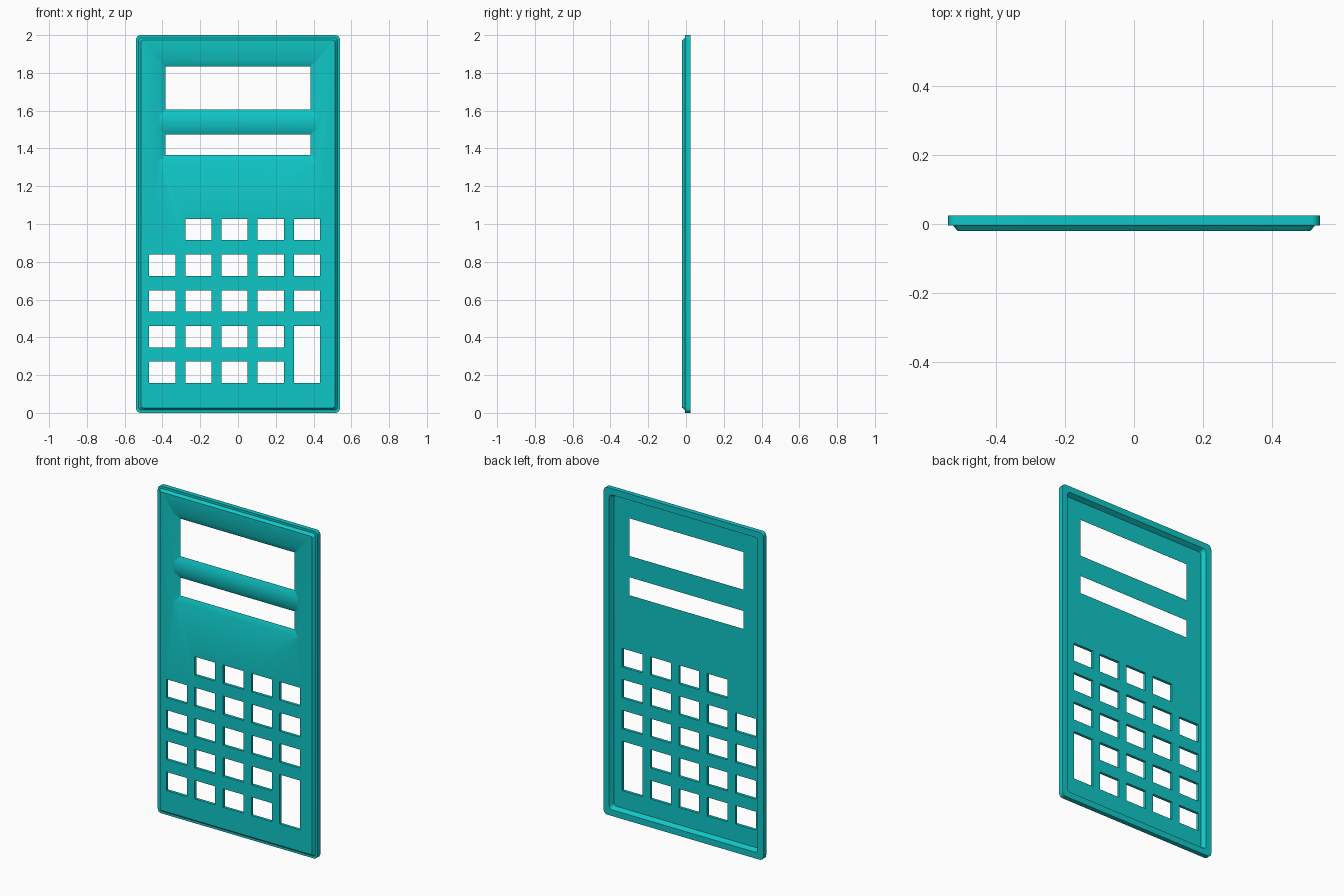
import bpy, bmesh, math

if "Cube" in bpy.data.objects:
    bpy.data.objects.remove(bpy.data.objects["Cube"])

teal = bpy.data.materials.new("teal plastic")
teal.use_nodes = True
colour = (0.005, 0.57, 0.57, 1)
teal.diffuse_color = colour
teal.node_tree.nodes["Principled BSDF"].inputs["Base Color"].default_value = colour


def ring(bm, y, cx, cz, hw, hh, radius, segments=6):
    """Rounded rectangle in the xz plane."""
    verts = []
    for corner, (sx, sz) in enumerate([(1, 1), (-1, 1), (-1, -1), (1, -1)]):
        for i in range(segments + 1):
            a = math.radians(90) * (corner + i / segments)
            verts.append(bm.verts.new((cx + sx * (hw - radius) + radius * math.cos(a), y,
                                       cz + sz * (hh - radius) + radius * math.sin(a))))
    return verts


def loft(bm, rings):
    """Closed solid through rings with matching point counts."""
    for a, b in zip(rings, rings[1:]):
        for i in range(len(a)):
            j = (i + 1) % len(a)
            bm.faces.new((a[i], a[j], b[j], b[i]))
    bm.faces.new(rings[0])
    bm.faces.new(rings[-1])


def make_object(name, bm):
    bmesh.ops.recalc_face_normals(bm, faces=bm.faces)
    mesh = bpy.data.meshes.new(name)
    bm.to_mesh(mesh)
    bm.free()
    mesh.materials.append(teal)
    obj = bpy.data.objects.new(name, mesh)
    bpy.context.collection.objects.link(obj)
    return obj


BACK, STEP, FLOOR, FRONT = 0.0245, -0.004, -0.003, -0.02

# Shell: recess floor, recess mouth, rim, step, raised tapered front
bm = bmesh.new()
profile = [(FLOOR, 0.052, 0.015), (BACK, 0.038, 0.02), (BACK, 0, 0.025),
           (STEP, 0, 0.025), (STEP, 0.014, 0.015), (FRONT, 0.027, 0.01)]
loft(bm, [ring(bm, y, 0, 1, 0.54 - inset, 1 - inset, r) for y, inset, r in profile])
faceplate = make_object("faceplate", bm)

# Cutter for the display windows and key openings
bm = bmesh.new()
for low, high in [(1.605, 1.835), (1.365, 1.475)]:
    cz, hh = (low + high) / 2, (high - low) / 2
    funnel = [(0.01, 0, 0.001), (-0.0035, 0, 0.001),
              (-0.0205, 0.036, 0.012), (-0.03, 0.036, 0.012)]
    loft(bm, [ring(bm, y, 0, cz, 0.385 + grow, hh + grow, r) for y, grow, r in funnel])

KEY_W, KEY_H, PITCH_X, PITCH_Z = 0.138, 0.113, 0.1915, 0.189
for row in range(5):
    for col in range(5):
        if (row, col) in [(4, 0), (1, 4)]:
            continue
        tall = (row, col) == (0, 4)
        height = KEY_H + (PITCH_Z if tall else 0)
        cx = -0.47 + KEY_W / 2 + col * PITCH_X
        cz = 0.158 + height / 2 + row * PITCH_Z
        loft(bm, [ring(bm, y, cx, cz, KEY_W / 2, height / 2, 0.001, 1) for y in (0.01, -0.03)])
cutter = make_object("opening_cutter", bm)
cutter.hide_render = True

# Cut the openings, then drop the cutter
cut = faceplate.modifiers.new("openings", "BOOLEAN")
cut.operation = "DIFFERENCE"
cut.solver = "EXACT"
cut.object = cutter
bpy.ops.object.select_all(action="DESELECT")
faceplate.select_set(True)
bpy.context.view_layer.objects.active = faceplate
bpy.ops.object.modifier_apply(modifier=cut.name)
bpy.data.objects.remove(cutter)
bpy.ops.object.shade_smooth_by_angle(angle=math.radians(25))
